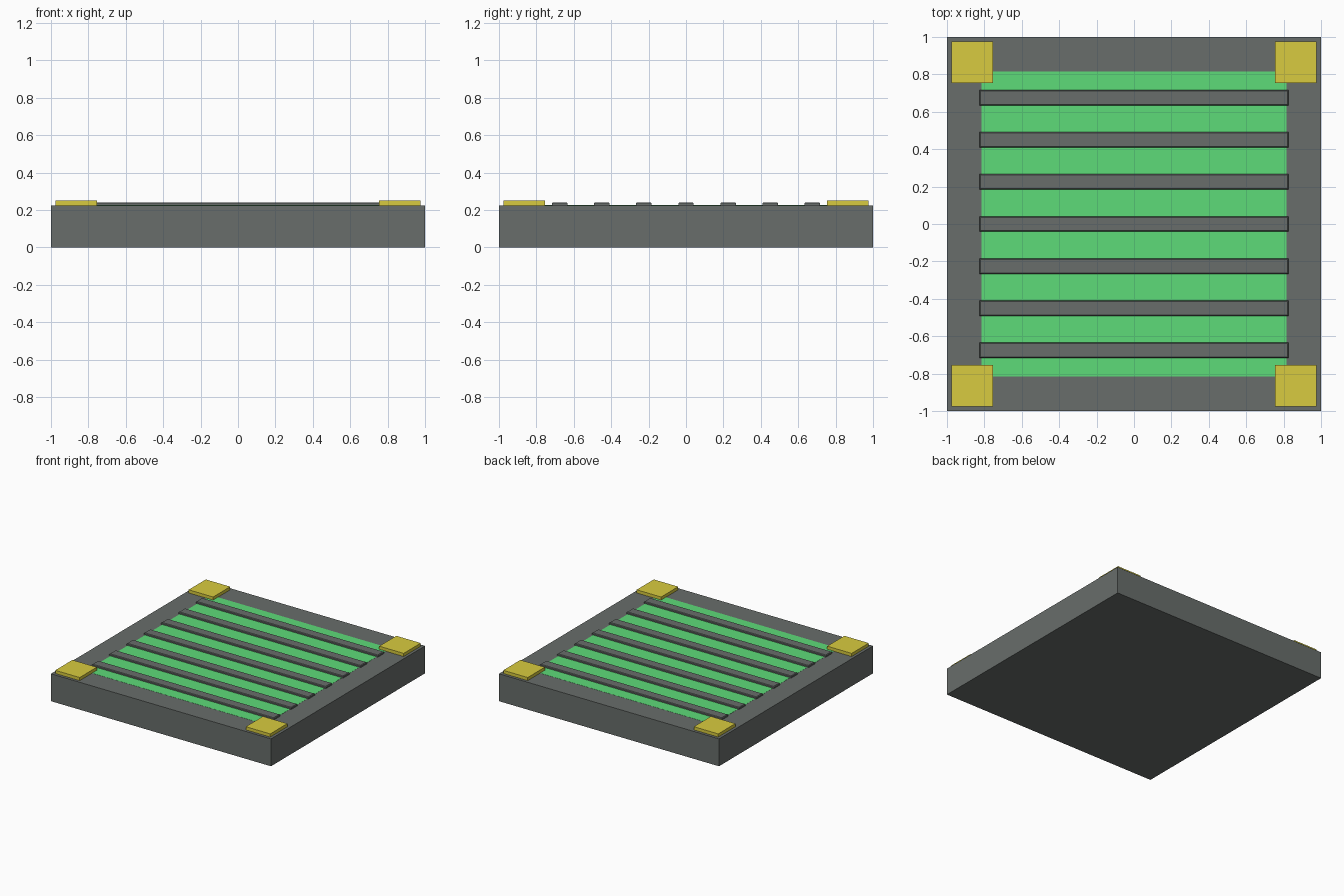
import bpy
import bmesh
from mathutils import Matrix, Vector

if "Cube" in bpy.data.objects:
    bpy.data.objects.remove(bpy.data.objects["Cube"])


def material(name, rgb):
    mat = bpy.data.materials.new(name)
    mat.diffuse_color = (*rgb, 1.0)
    mat.use_nodes = True
    mat.node_tree.nodes["Principled BSDF"].inputs["Base Color"].default_value = mat.diffuse_color
    return mat


def box(name, centre, size, z0, z1, mat, bevel=0.0):
    """Flat-faced box from plan centre, plan size and height range."""
    bm = bmesh.new()
    bmesh.ops.create_cube(bm, size=1.0, matrix=Matrix.Diagonal((size[0], size[1], z1 - z0, 1)))
    mesh = bpy.data.meshes.new(name)
    if bevel:
        # chamfer only the upper rim
        rim = [e for e in bm.edges if all(v.co.z > 0 for v in e.verts)]
        bmesh.ops.bevel(bm, geom=rim, offset=bevel, segments=1, affect='EDGES')
    bm.to_mesh(mesh)
    bm.free()
    obj = bpy.data.objects.new(name, mesh)
    obj.location = Vector((centre[0], centre[1], (z0 + z1) / 2))
    mesh.materials.append(mat)
    bpy.context.collection.objects.link(obj)
    return obj


grey = material("dark_grey", (0.14, 0.155, 0.147))
green = material("glow_green", (0.11, 0.71, 0.19))
yellow = material("marker_yellow", (0.69, 0.60, 0.05))

TOP = 0.225

# Floor slab
box("base_slab", (0, 0), (2, 2), 0, TOP, grey)

# Glowing panel almost flush with the slab top
box("glow_panel", (0, 0), (1.632, 1.632), 0.19, TOP + 0.001, green)

# Grate bars across the panel
for i in range(7):
    box(f"grate_bar_{i + 1}", (0, (i - 3) * 0.225), (1.654, 0.082), TOP - 0.005, 0.241, grey, 0.005)

# Corner plates
for sx in (-1, 1):
    for sy in (-1, 1):
        name = f"corner_plate_{'back' if sy > 0 else 'front'}_{'right' if sx > 0 else 'left'}"
        box(name, (sx * 0.866, sy * 0.866), (0.222, 0.222), TOP - 0.003, 0.251, yellow)
